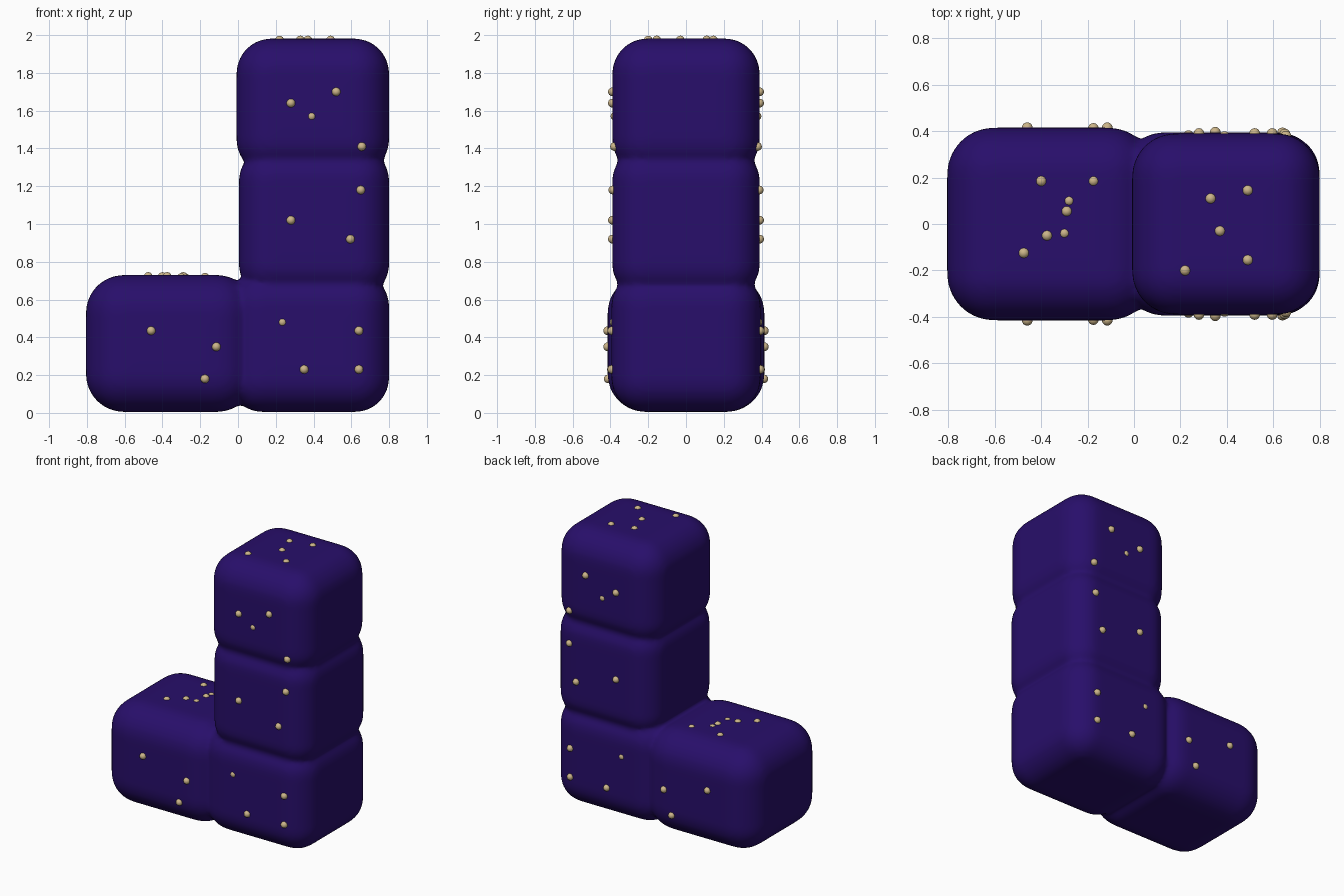
import bpy, bmesh
from mathutils import Vector
from mathutils.bvhtree import BVHTree

if "Cube" in bpy.data.objects:
    bpy.data.objects.remove(bpy.data.objects["Cube"])


def material(name, rgb):
    m = bpy.data.materials.new(name)
    m.diffuse_color = (*rgb, 1)
    m.use_nodes = True
    m.node_tree.nodes["Principled BSDF"].inputs["Base Color"].default_value = m.diffuse_color
    return m


INDIGO = material("deep_indigo", (0.021, 0.0045, 0.145))
TAN = material("warm_tan", (0.60, 0.46, 0.25))


def soft_block(name, x0, x1, y, z0, z1, r):
    """Rounded box between the given limits, symmetric in y."""
    bm = bmesh.new()
    bmesh.ops.create_cube(bm, size=1)
    for v in bm.verts:
        v.co = Vector((x0 if v.co.x < 0 else x1, 2 * y * v.co.y,
                       z0 if v.co.z < 0 else z1))
    bmesh.ops.bevel(bm, geom=bm.edges[:], offset=r, segments=8,
                    profile=0.5, affect='EDGES')
    me = bpy.data.meshes.new(name)
    bm.to_mesh(me)
    bm.free()
    ob = bpy.data.objects.new(name, me)
    bpy.context.collection.objects.link(ob)
    return ob


# Puffy body: three stacked blocks and one to the left
body = soft_block("body", -0.05, 0.80, 0.395, 0.005, 0.745, 0.18)
others = [
    soft_block("left_block", -0.805, 0.09, 0.415, 0.005, 0.73, 0.20),
    soft_block("middle_block", 0.005, 0.80, 0.39, 0.615, 1.40, 0.17),
    soft_block("top_block", -0.008, 0.80, 0.39, 1.262, 1.982, 0.185),
]
for ob in others:
    mod = body.modifiers.new("union", 'BOOLEAN')
    mod.operation = 'UNION'
    mod.solver = 'EXACT'
    mod.object = ob

# Fuse and soften the seams
mod = body.modifiers.new("fuse", 'REMESH')
mod.mode = 'VOXEL'
mod.voxel_size = 0.016
mod = body.modifiers.new("soften", 'SMOOTH')
mod.factor = 0.5
mod.iterations = 8

dg = bpy.context.evaluated_depsgraph_get()
mesh = bpy.data.meshes.new_from_object(body.evaluated_get(dg))
body.modifiers.clear()
body.data = mesh
for ob in others:
    bpy.data.objects.remove(ob)
mesh.materials.clear()
mesh.materials.append(INDIGO)
for p in mesh.polygons:
    p.use_smooth = True
    p.material_index = 0

bm = bmesh.new()
bm.from_mesh(mesh)
tree = BVHTree.FromBMesh(bm)
bm.free()


# Seeds: beads sitting on the surface; sunk ones barely show
def seeds(name, rays):
    bm = bmesh.new()
    for origin, direction, sink in rays:
        d = Vector(direction)
        hit = tree.ray_cast(Vector(origin), d)[0]
        if hit is None:
            continue
        new = bmesh.ops.create_icosphere(bm, subdivisions=3, radius=0.023)
        bmesh.ops.translate(bm, verts=new["verts"], vec=hit + d * sink)
    me = bpy.data.meshes.new(name)
    bm.to_mesh(me)
    bm.free()
    me.materials.append(TAN)
    for p in me.polygons:
        p.use_smooth = True
    bpy.context.collection.objects.link(bpy.data.objects.new(name, me))


SUNK = 0.014
side = [(0.28, 1.64, 0), (0.52, 1.70, 0), (0.39, 1.57, SUNK), (0.655, 1.41, 0),
        (0.65, 1.18, 0), (0.28, 1.02, 0), (0.595, 0.92, 0), (0.235, 0.48, SUNK),
        (0.35, 0.23, 0), (0.64, 0.435, 0), (0.64, 0.23, 0),
        (-0.46, 0.435, 0), (-0.115, 0.35, 0), (-0.175, 0.18, 0)]
top = [(-0.40, 0.185, 0.008), (-0.175, 0.185, 0.012), (-0.28, 0.10, SUNK),
       (-0.29, 0.055, 0.008), (-0.375, -0.05, 0.008), (-0.30, -0.04, SUNK),
       (-0.475, -0.125, 0.008), (0.33, 0.11, 0.008), (0.49, 0.145, 0.008),
       (0.37, -0.03, 0.008), (0.49, -0.155, 0.008), (0.22, -0.20, 0.008)]

seeds("front_seeds", [((x, -2, z), (0, 1, 0), s) for x, z, s in side])
seeds("back_seeds", [((x, 2, z), (0, -1, 0), s) for x, z, s in side])
seeds("top_seeds", [((x, y, 3), (0, 0, -1), s) for x, y, s in top])
